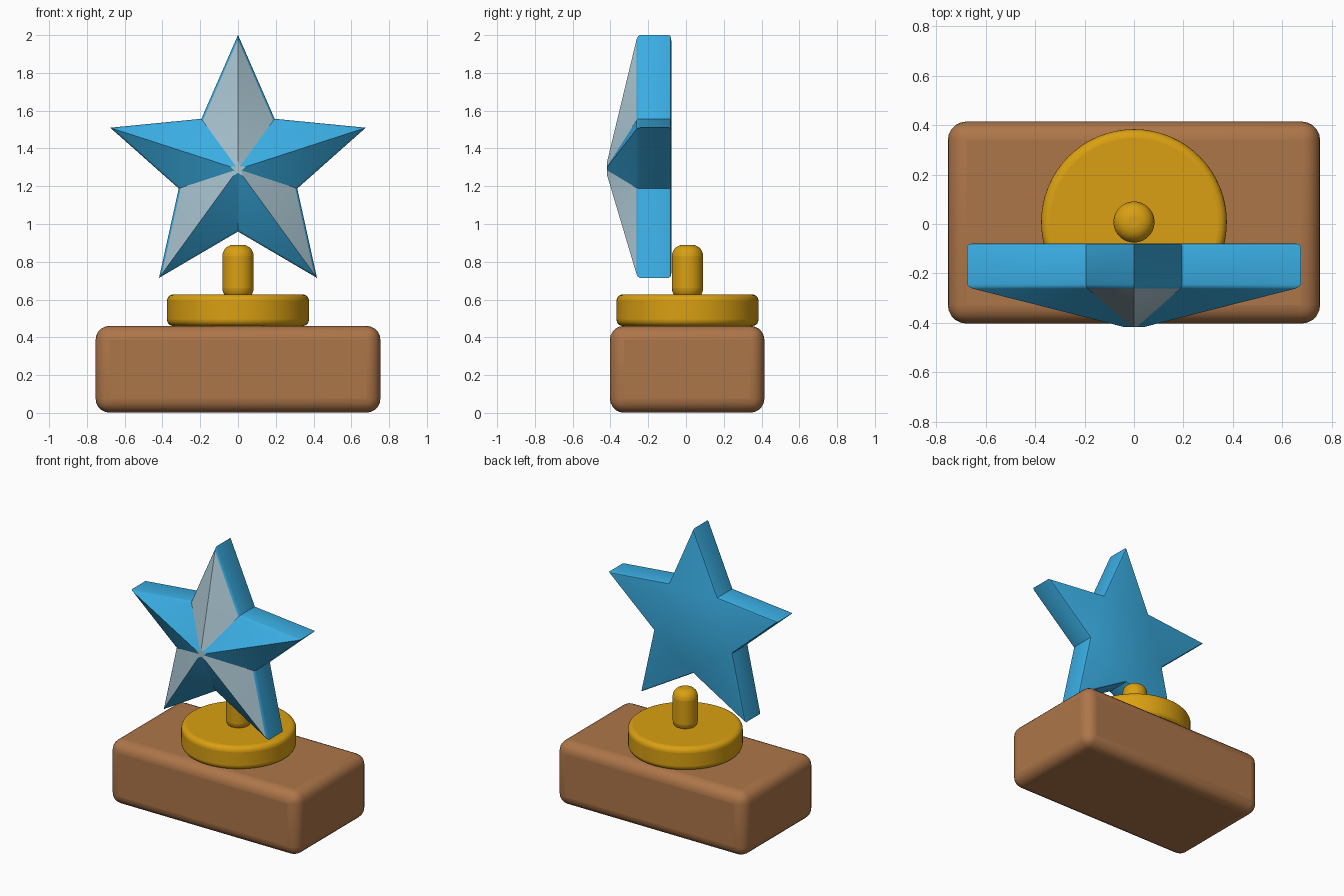
import bpy, bmesh, math

if "Cube" in bpy.data.objects:
    bpy.data.objects.remove(bpy.data.objects["Cube"])


def material(name, rgb):
    m = bpy.data.materials.new(name)
    m.diffuse_color = (*rgb, 1)
    m.use_nodes = True
    m.node_tree.nodes["Principled BSDF"].inputs["Base Color"].default_value = m.diffuse_color
    return m


BROWN = material("wood brown", (0.42, 0.18, 0.067))
GOLD = material("gold", (0.70, 0.35, 0.006))
BLUE = material("sky blue", (0.042, 0.42, 0.77))
PALE = material("pale grey blue", (0.41, 0.57, 0.65))


def finish(obj, name, mats, bevel=0, segments=4):
    obj.name = name
    for m in mats:
        obj.data.materials.append(m)
    if bevel:
        mod = obj.modifiers.new("rounding", 'BEVEL')
        mod.width = bevel
        mod.segments = segments
        mod.limit_method = 'ANGLE'
        mod.angle_limit = math.radians(40)
    bpy.ops.object.select_all(action='DESELECT')
    obj.select_set(True)
    bpy.context.view_layer.objects.active = obj
    bpy.ops.object.shade_smooth_by_angle(angle=math.radians(30))


def cylinder(name, radius, z0, z1, bevel):
    bpy.ops.mesh.primitive_cylinder_add(vertices=64, radius=radius, depth=z1 - z0,
                                        location=(0, 0.008, (z0 + z1) / 2))
    finish(bpy.context.object, name, [GOLD], bevel, 5)


# Wooden block base
bpy.ops.mesh.primitive_cube_add(size=1, location=(0, 0.006, 0.231))
base = bpy.context.object
base.scale = (1.508, 0.818, 0.46)
bpy.ops.object.transform_apply(location=False, rotation=False, scale=True)
finish(base, "base", [BROWN], 0.075, 5)

# Round plinth and rounded post
cylinder("plinth", 0.376, 0.46, 0.627, 0.035)
cylinder("post", 0.083, 0.60, 0.89, 0.06)

# Faceted five-pointed star: back outline, rim outline, small flat centre
CENTRE_Z, OUTER, INNER = 1.29, 0.711, 0.33
bm = bmesh.new()


def star_ring(y, scale):
    ring = []
    for i in range(10):
        a = math.pi / 2 + i * math.pi / 5
        r = (INNER if i % 2 else OUTER) * scale
        ring.append(bm.verts.new((r * math.cos(a), y, CENTRE_Z + r * math.sin(a))))
    return ring


back, rim, tip = star_ring(-0.078, 1), star_ring(-0.256, 1), star_ring(-0.417, 0.06)
bm.faces.new(back)
bm.faces.new(tip)
for a, b in ((back, rim), (rim, tip)):
    for i in range(10):
        j = (i + 1) % 10
        bm.faces.new((a[i], a[j], b[j], b[i]))
bmesh.ops.recalc_face_normals(bm, faces=bm.faces[:])

# Front facets that lean sideways are pale, as is the centre
for f in bm.faces:
    n = f.normal
    if n.y < -0.3 and (abs(n.x) > abs(n.z) or n.y < -0.99):
        f.material_index = 1

# Soften the back and front outlines only
outlines = [e for e in bm.edges
            if all(v in back for v in e.verts) or all(v in rim for v in e.verts)]
bmesh.ops.bevel(bm, geom=outlines, offset=0.012, segments=2, profile=0.5,
                affect='EDGES', clamp_overlap=True, material=0)
mesh = bpy.data.meshes.new("star")
bm.to_mesh(mesh)
bm.free()
star = bpy.data.objects.new("star", mesh)
bpy.context.collection.objects.link(star)
finish(star, "star", [BLUE, PALE])
star.data.update()
